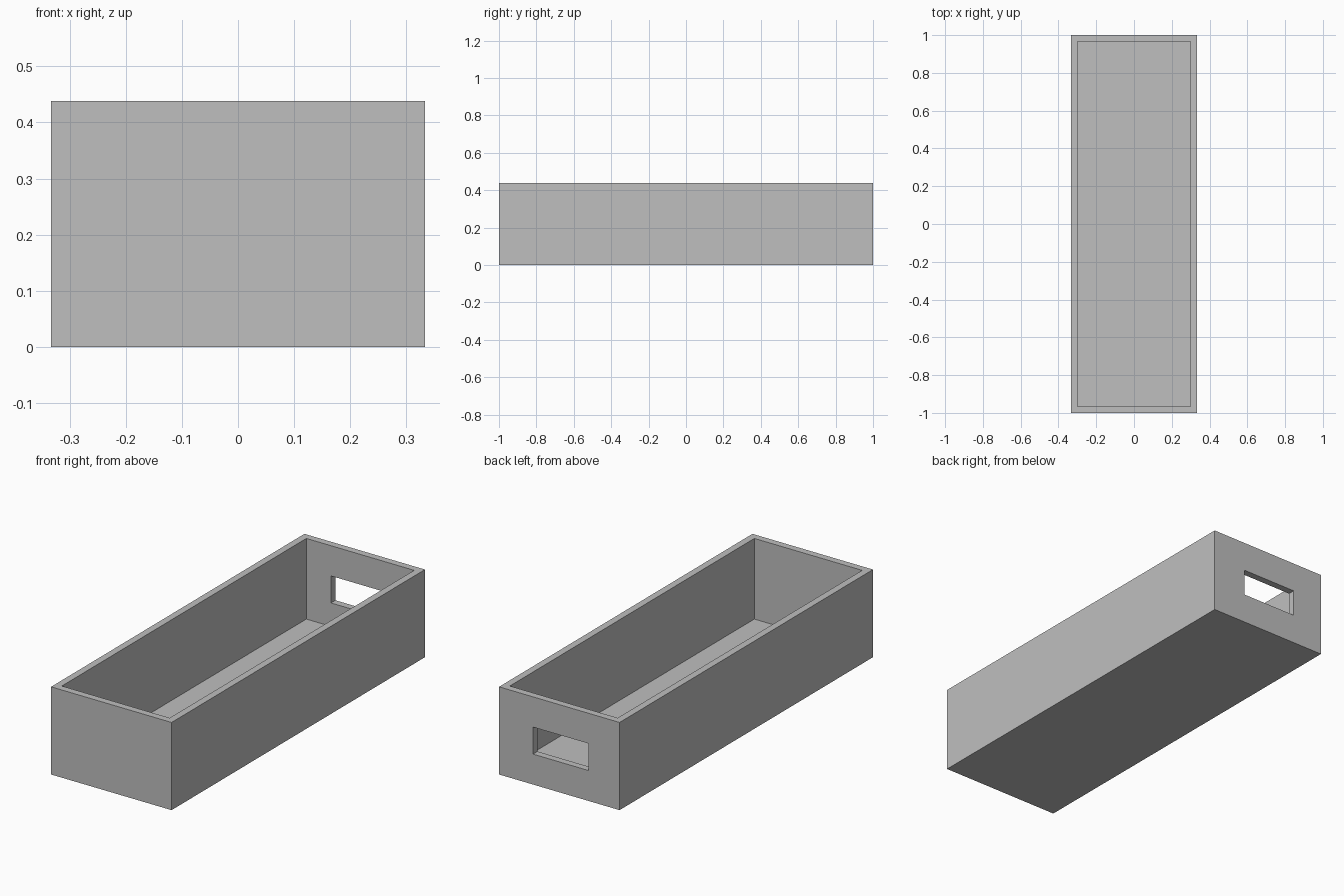
import bpy

cube = bpy.data.objects.get("Cube")
if cube:
    bpy.data.objects.remove(cube, do_unlink=True)

# Overall sizes
WIDTH, LENGTH, HEIGHT = 0.666, 2.0, 0.438
WALL = 0.035

grey = bpy.data.materials.new("plain_grey")
grey.use_nodes = True
colour = (0.52, 0.52, 0.52, 1)
grey.diffuse_color = colour
grey.node_tree.nodes["Principled BSDF"].inputs["Base Color"].default_value = colour


def block(name, low, high):
    """Box spanning two opposite corners."""
    centre = [(a + b) / 2 for a, b in zip(low, high)]
    bpy.ops.mesh.primitive_cube_add(size=1, location=centre)
    obj = bpy.context.object
    obj.name = name
    obj.scale = [b - a for a, b in zip(low, high)]
    bpy.ops.object.transform_apply(location=True, rotation=False, scale=True)
    obj.data.materials.append(grey)
    return obj


def cut(target, cutter):
    """Subtract a box, then discard it."""
    cutter.hide_render = True
    mod = target.modifiers.new(cutter.name, "BOOLEAN")
    mod.operation = "DIFFERENCE"
    mod.solver = "EXACT"
    mod.object = cutter
    bpy.context.view_layer.objects.active = target
    bpy.ops.object.modifier_apply(modifier=mod.name)
    bpy.data.objects.remove(cutter, do_unlink=True)


x, y = WIDTH / 2, LENGTH / 2

# Open-topped tray
tray = block("tray", (-x, -y, 0), (x, y, HEIGHT))
cut(tray, block("cavity", (WALL - x, WALL - y, WALL), (x - WALL, y - WALL, HEIGHT + 0.1)))

# Hand slot through the back wall only
cut(tray, block("hand_slot", (-0.162, y - 0.1, 0.152), (0.145, y + 0.1, 0.287)))
